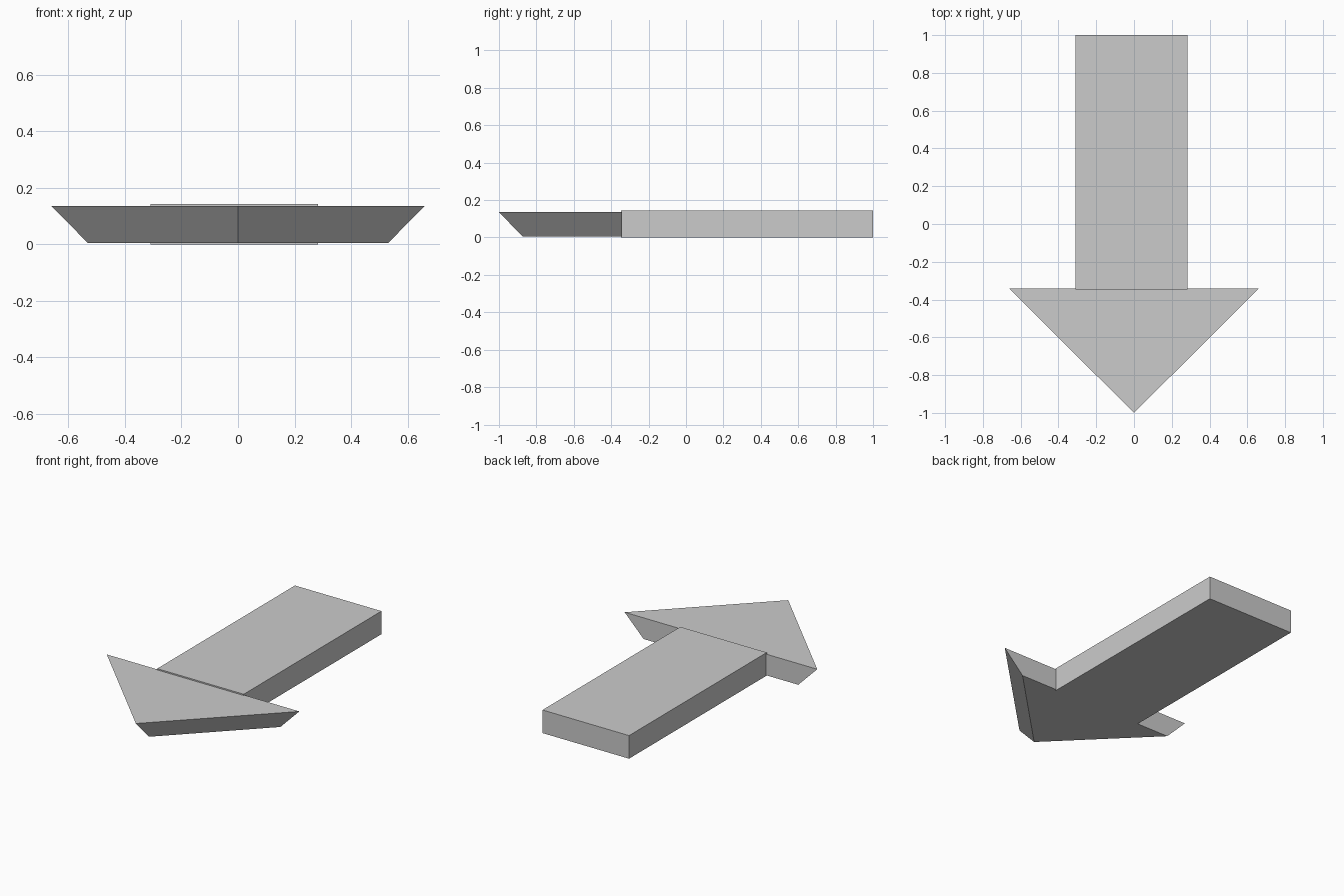
import bpy
import bmesh

if "Cube" in bpy.data.objects:
    bpy.data.objects.remove(bpy.data.objects["Cube"])


def loft(name, bottom, top, z0, z1):
    """Solid between two matching outlines at heights z0 and z1."""
    bm = bmesh.new()
    lo = [bm.verts.new((x, y, z0)) for x, y in bottom]
    hi = [bm.verts.new((x, y, z1)) for x, y in top]
    n = len(lo)
    bm.faces.new(lo[::-1])
    bm.faces.new(hi)
    for i in range(n):
        j = (i + 1) % n
        bm.faces.new((lo[i], lo[j], hi[j], hi[i]))
    bmesh.ops.recalc_face_normals(bm, faces=bm.faces)
    mesh = bpy.data.meshes.new(name)
    bm.to_mesh(mesh)
    bm.free()
    obj = bpy.data.objects.new(name, mesh)
    bpy.context.collection.objects.link(obj)
    return obj


def triangle(half_width, back, tip):
    return [(-half_width, back), (0, tip), (half_width, back)]


# Straight rectangular shaft, slightly off centre
shaft = [(-0.31, -0.348), (0.283, -0.348), (0.283, 1.0), (-0.31, 1.0)]
loft("arrow_shaft", shaft, shaft, 0.0, 0.143)

# Arrow head with undercut slanted front sides
loft("arrow_head", triangle(0.53, -0.342, -0.872),
     triangle(0.66, -0.342, -1.0), 0.004, 0.135)
